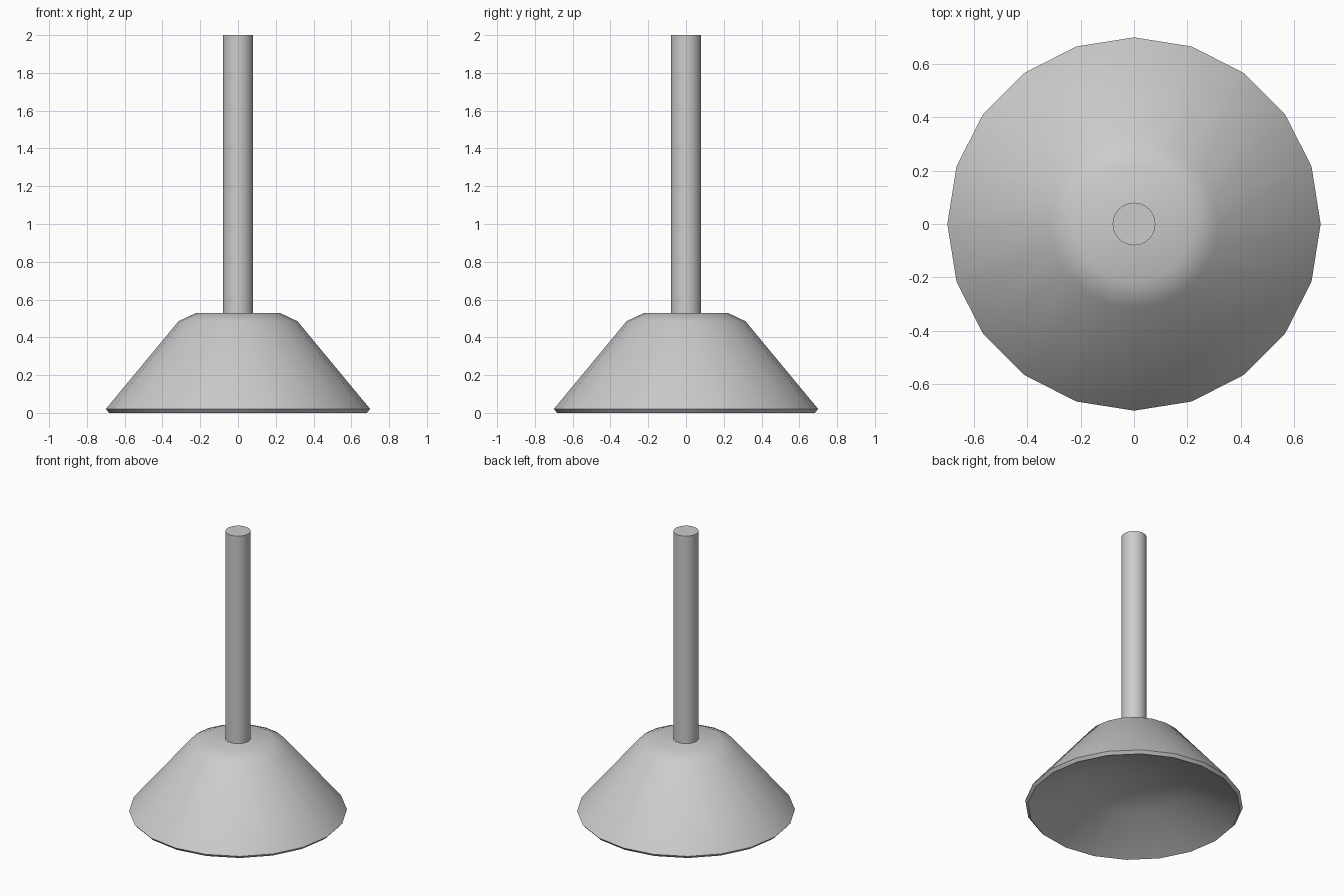
import bpy, bmesh
from math import cos, sin, tau, radians

if "Cube" in bpy.data.objects:
    bpy.data.objects.remove(bpy.data.objects["Cube"])


def lathe(name, profile, sides, angle):
    """Revolve an (r, z) profile around z; r = 0 becomes a single pole."""
    bm = bmesh.new()
    rings = []
    for r, z in profile:
        if r == 0:
            rings.append([bm.verts.new((0, 0, z))] * sides)
        else:
            rings.append([bm.verts.new((r * cos(tau * i / sides), r * sin(tau * i / sides), z))
                          for i in range(sides)])
    for a, b in zip(rings, rings[1:]):
        for i in range(sides):
            j = (i + 1) % sides
            bm.faces.new(list(dict.fromkeys((a[i], a[j], b[j], b[i]))))
    bmesh.ops.recalc_face_normals(bm, faces=bm.faces)
    mesh = bpy.data.meshes.new(name)
    bm.to_mesh(mesh)
    bm.free()
    obj = bpy.data.objects.new(name, mesh)
    bpy.context.collection.objects.link(obj)
    bpy.ops.object.select_all(action='DESELECT')
    obj.select_set(True)
    bpy.context.view_layer.objects.active = obj
    bpy.ops.object.shade_smooth_by_angle(angle=radians(angle))
    return obj


# Cup: rounded shoulder, thin slanted rim, shallow hollow underneath
lathe("suction_cup", [(0, 0.53), (0.22, 0.53), (0.315, 0.485), (0.70, 0.02),
                      (0.682, 0.0), (0.35, 0.16), (0, 0.23)], 20, 50)

# Straight round handle
lathe("handle", [(0, 0.525), (0.08, 0.525), (0.08, 2.0), (0, 2.0)], 32, 40)
